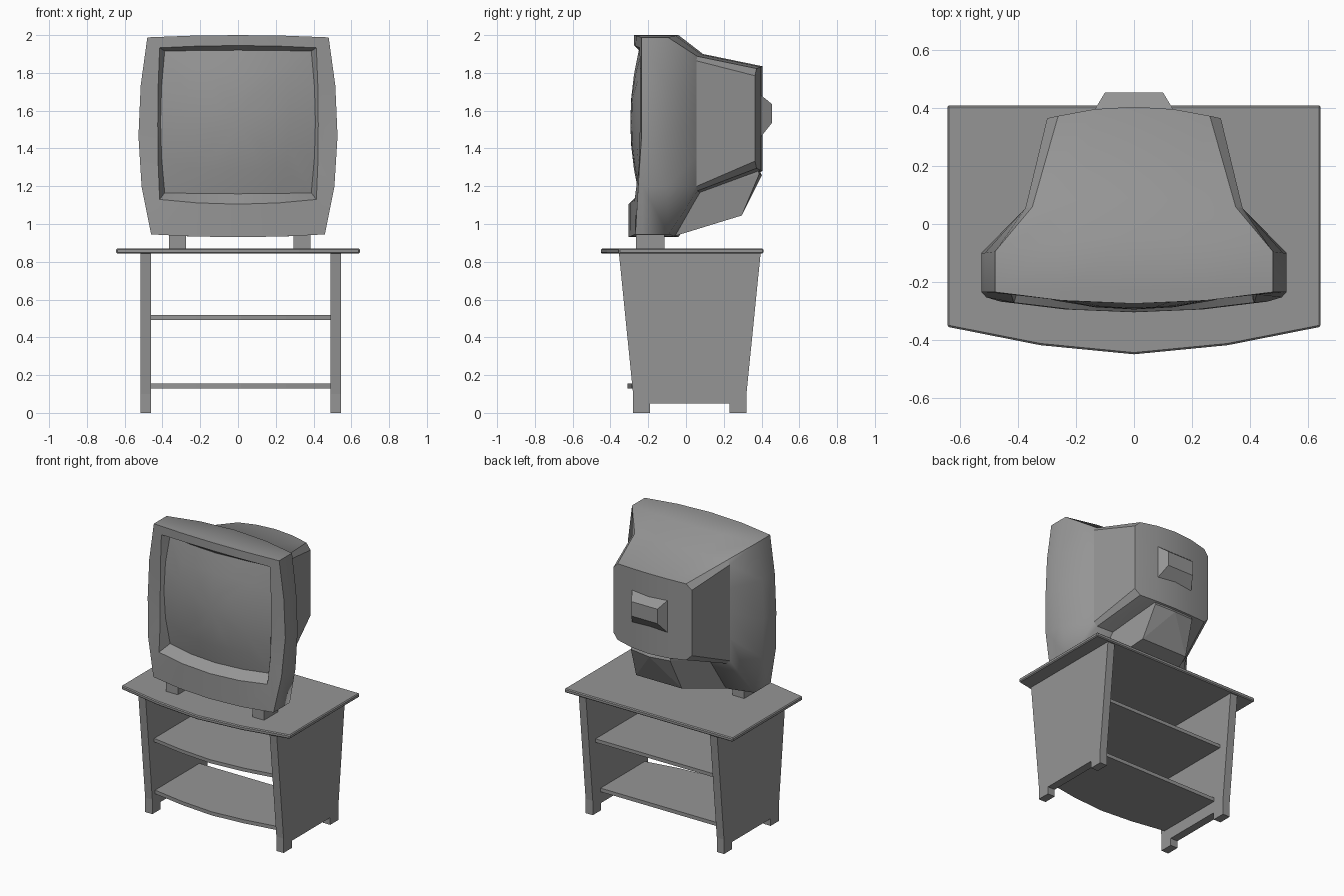
import bpy, bmesh, math

if "Cube" in bpy.data.objects:
    bpy.data.objects.remove(bpy.data.objects["Cube"])

grey = bpy.data.materials.new("dark_grey")
grey.diffuse_color = (0.3, 0.3, 0.3, 1)
grey.use_nodes = True
grey.node_tree.nodes["Principled BSDF"].inputs["Base Color"].default_value = grey.diffuse_color


def finish(name, bm, smooth=None):
    """Clean a bmesh and link it as a named object."""
    bmesh.ops.remove_doubles(bm, verts=bm.verts, dist=0.0005)
    bmesh.ops.recalc_face_normals(bm, faces=bm.faces)
    me = bpy.data.meshes.new(name)
    bm.to_mesh(me)
    bm.free()
    me.materials.append(grey)
    ob = bpy.data.objects.new(name, me)
    bpy.context.collection.objects.link(ob)
    if smooth:
        bpy.ops.object.select_all(action='DESELECT')
        bpy.context.view_layer.objects.active = ob
        ob.select_set(True)
        bpy.ops.object.shade_smooth_by_angle(angle=math.radians(smooth))
    return ob


def prism(name, pts, axis, lo, hi):
    """Extrude a 2D outline along x (points are y,z) or z (points are x,y)."""
    bm = bmesh.new()
    place = (lambda p, h: (h, p[0], p[1])) if axis == 'x' else (lambda p, h: (p[0], p[1], h))
    a, b = ([bm.verts.new(place(p, h)) for p in pts] for h in (lo, hi))
    bm.faces.new(a)
    bm.faces.new(b)
    n = len(pts)
    for i in range(n):
        j = (i + 1) % n
        bm.faces.new((a[i], a[j], b[j], b[i]))
    return finish(name, bm)


def ring(mid, top, bot, zb, zt, y, cut=0.0, drop_t=0.012, drop_b=0.015):
    """Barrel-shaped outline; y is a function of x and z, cut chamfers the corners."""
    ts, ss = (-1, -0.52, 0, 0.52, 1), (1, 0.5, 0, -0.5, -1)
    zm, hz = (zt + zb) / 2, (zt - zb) / 2
    flat = hz < 0.001
    pts = [(t * (top - cut), zt - (0 if flat else drop_t * t * t)) for t in ts]
    side = []
    for s in ss:
        w = mid + ((top if s > 0 else bot) - mid) * s * s
        z = zm + s * max(hz - cut, 0)
        if not flat:
            z -= drop_t if s == 1 else 0
            z += drop_b if s == -1 else 0
        side.append((w, z))
    pts += side
    pts += [(-t * (bot - cut), zb + (0 if flat else drop_b * t * t)) for t in ts]
    pts += [(-x, z) for x, z in reversed(side)]
    return [(x, y(x, z), z) for x, z in pts]


def loft(name, rings, smooth):
    bm = bmesh.new()
    vs = [[bm.verts.new(p) for p in r] for r in rings]
    n = len(vs[0])
    for a, b in zip(vs, vs[1:]):
        for i in range(n):
            j = (i + 1) % n
            bm.faces.new((a[i], a[j], b[j], b[i]))
    bmesh.ops.dissolve_degenerate(bm, edges=bm.edges, dist=0.0005)
    return finish(name, bm, smooth)


def hull(name, pts):
    """Convex solid mirrored in x."""
    bm = bmesh.new()
    for x, y, z in pts:
        bm.verts.new((x, y, z))
        if x:
            bm.verts.new((-x, y, z))
    bmesh.ops.convex_hull(bm, input=bm.verts)
    bmesh.ops.dissolve_limit(bm, angle_limit=0.02, verts=bm.verts, edges=bm.edges)
    return finish(name, bm)


def bowed(x0, x1, back, edge, front):
    """Rectangle with a bowed front edge."""
    c, h = (x0 + x1) / 2, (x1 - x0) / 2
    arc = [(c + h * t, front + (edge - front) * abs(t) ** 1.6) for t in (-1, -0.5, 0, 0.5, 1)]
    return arc + [(x1, back), (x0, back)]


# Stand: bowed top, tapered side panels with feet, two shelves
top = prism("table_top", bowed(-0.645, 0.645, 0.41, -0.355, -0.45), 'z', 0.843, 0.87)
bev = top.modifiers.new("edge", 'BEVEL')
bev.width = 0.006
bev.segments = 1
panel = [(-0.355, 0.845), (-0.28, 0.1), (-0.28, 0), (-0.19, 0), (-0.19, 0.05),
         (0.23, 0.05), (0.23, 0), (0.32, 0), (0.32, 0.1), (0.395, 0.845)]
prism("left_side_panel", panel, 'x', -0.515, -0.46)
prism("right_side_panel", panel, 'x', 0.49, 0.545)
prism("upper_shelf", bowed(-0.462, 0.492, 0.29, -0.26, -0.318), 'z', 0.493, 0.517)
prism("lower_shelf", bowed(-0.462, 0.492, 0.235, -0.25, -0.31), 'z', 0.13, 0.155)

# Television feet
for side, x in (("left", -0.32), ("right", 0.34)):
    prism(side + "_tv_foot", [(-0.265, 0.87), (-0.115, 0.87), (-0.115, 0.95), (-0.265, 0.95)],
          'x', x - 0.045, x + 0.045)


# Depth functions of the television surfaces
def screen_y(x, z):
    return -0.295 + 0.045 * ((z - 1.54) / 0.38) ** 2 + 0.07 * (x / 0.41) ** 2


def bezel_y(x, z):
    chin = min(max((1.35 - z) / 0.25, 0), 1)
    return -0.235 - 0.04 * max(0, 1 - (x / 0.48) ** 2) - 0.03 * chin


def bow(edge, amount, half):
    return lambda x, z: edge + amount * max(0, 1 - (x / half) ** 2)


# Bulging screen
def screen_ring(k):
    return ring(0.41 * k, 0.388 * k, 0.388 * k, 1.54 - 0.38 * k, 1.54 + 0.38 * k, screen_y,
                drop_t=0.005 * k, drop_b=0.005 * k)


loft("screen", [screen_ring(k) for k in (0, 0.33, 0.66, 1)], 40)

# Cabinet: recess, bezel, rim, flared shell, tapered tube housing, bowed back
outer = (0.527, 0.48, 0.46, 0.93, 2.0)
back = bow(0.365, 0.04, 0.295)
cabinet = loft("tv_cabinet", [
    screen_ring(1),
    ring(0.425, 0.415, 0.415, 1.105, 1.945, bezel_y, drop_b=0.025),
    ring(*outer, bezel_y),
    ring(*outer, lambda x, z: -0.23),
    ring(*outer, bow(-0.1, 0.06, 0.5)),
    ring(0.375, 0.375, 0.375, 1.16, 1.9, bow(0.055, 0.035, 0.375), cut=0.024),
    ring(0.3, 0.3, 0.3, 1.28, 1.835, back, cut=0.038),
    ring(0.3, 0.3, 0.3, 1.56, 1.56, back, cut=0.038),
], 30)

# Soft shoulder behind the rim, crisp start of the tube housing at its sides
verts = cabinet.data.vertices
for e in cabinet.data.edges:
    co = [verts[i].co for i in e.vertices]
    if all(-0.11 < c.y < -0.03 for c in co):
        e.use_edge_sharp = False
    elif all(0.05 < c.y < 0.095 for c in co):
        wide = max(abs(c.x) for c in co) > 0.36
        if wide or co[0].z > 1.5:
            e.use_edge_sharp = wide

# Wedge under the tube housing
hull("lower_rear_wedge", [(0.15, 0.37, 1.32), (0.15, 0.388, 1.265), (0, 0.402, 1.258),
                          (0.175, 0.295, 1.045), (0.27, -0.07, 0.933), (0.24, 0.06, 1.18)])

# Raised plug cover on the back
hull("rear_cover", [(0.148, 0.375, 1.435), (0.148, 0.375, 1.7),
                    (0.1, 0.455, 1.535), (0.1, 0.455, 1.635)])
